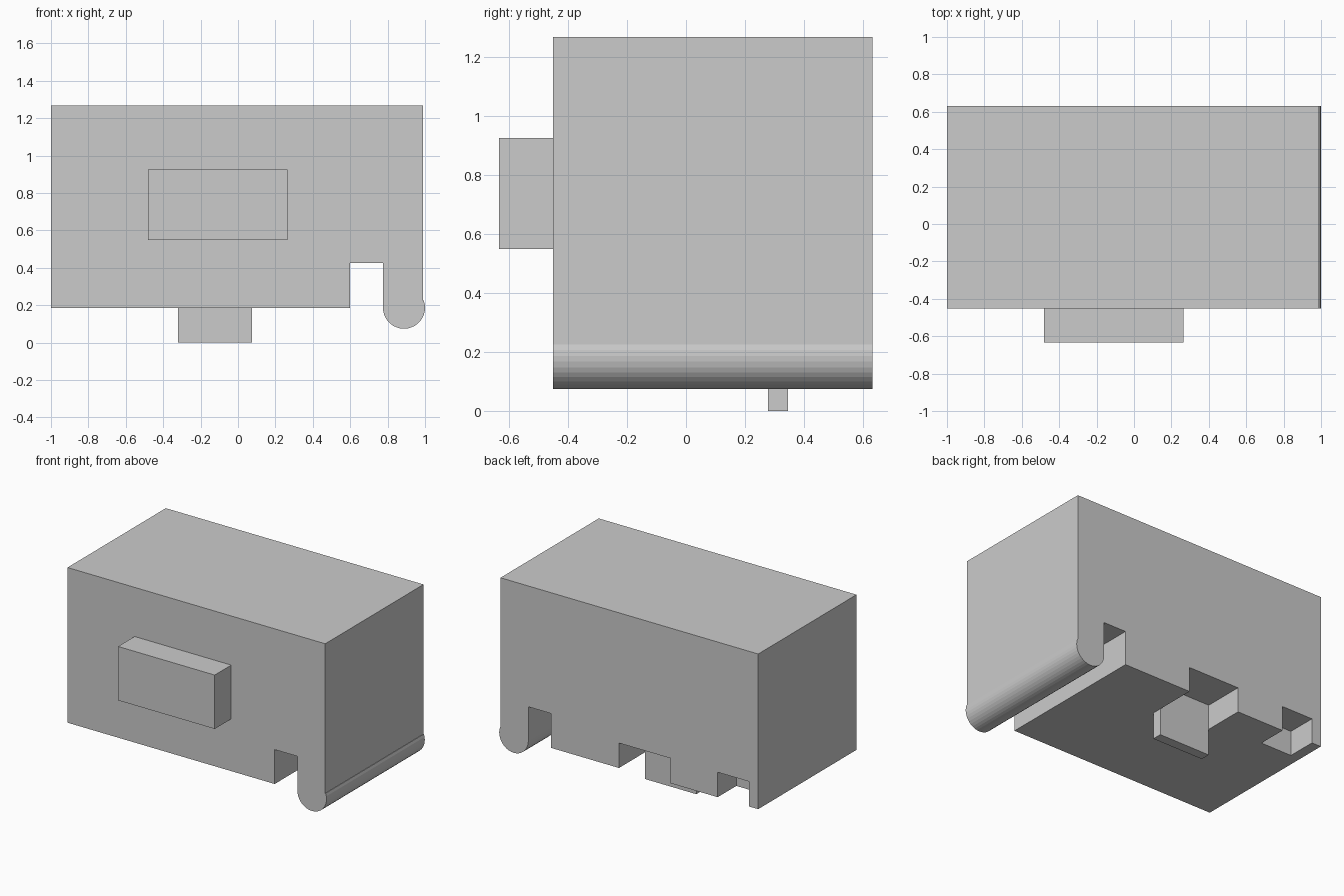
import bpy
import bmesh
from math import sin, cos, radians

cube = bpy.data.objects.get("Cube")
if cube:
    bpy.data.objects.remove(cube, do_unlink=True)

grey = bpy.data.materials.new("plain grey")
grey.use_nodes = True
colour = (0.6, 0.6, 0.6, 1)
grey.diffuse_color = colour
grey.node_tree.nodes["Principled BSDF"].inputs["Base Color"].default_value = colour

LEFT, RIGHT = -1.0, 0.99
FRONT, BACK = -0.452, 0.632
BOTTOM, TOP = 0.186, 1.269


def add_object(name, bm):
    bmesh.ops.recalc_face_normals(bm, faces=bm.faces)
    mesh = bpy.data.meshes.new(name)
    bm.to_mesh(mesh)
    bm.free()
    mesh.materials.append(grey)
    obj = bpy.data.objects.new(name, mesh)
    bpy.context.collection.objects.link(obj)
    return obj


def box(name, x, y, z):
    """Box from (low, high) ranges on each axis."""
    bm = bmesh.new()
    bmesh.ops.create_cube(bm, size=1)
    for v in bm.verts:
        v.co = [r[0] if c < 0 else r[1] for c, r in zip(v.co, (x, y, z))]
    return add_object(name, bm)


def extrude_profile(name, points, y0, y1):
    """Solid made by sweeping an x-z outline along y."""
    bm = bmesh.new()
    face = bm.faces.new([bm.verts.new((x, y0, z)) for x, z in points])
    swept = bmesh.ops.extrude_face_region(bm, geom=[face])["geom"]
    verts = [g for g in swept if isinstance(g, bmesh.types.BMVert)]
    bmesh.ops.translate(bm, verts=verts, vec=(0, y1 - y0, 0))
    return add_object(name, bm)


# Main block: outline with a slot and a hanging lip that has a rounded end
radius, cx, cz = 0.1125, 0.8875, 0.187
lip = [(cx + radius * cos(radians(a)), cz + radius * sin(radians(a)))
       for a in range(180, 381, 10)]
outline = [(LEFT, TOP), (LEFT, BOTTOM), (0.6, BOTTOM), (0.6, 0.426),
           (cx - radius, 0.426)] + lip + [(RIGHT, lip[-1][1]), (RIGHT, TOP)]
body = extrude_profile("main_block", outline, FRONT, BACK)

# Notches cut into the lower back edge
NOTCH_TOP = 0.36
for x, depth_y in (((-0.322, 0.075), 0.346), ((-0.928, -0.687), 0.426)):
    cutter = box("notch_cutter", x, (depth_y, BACK + 0.2), (BOTTOM - 0.2, NOTCH_TOP))
    cutter.hide_render = True
    mod = body.modifiers.new("notch", 'BOOLEAN')
    mod.operation = 'DIFFERENCE'
    mod.solver = 'EXACT'
    mod.object = cutter
    bpy.context.view_layer.objects.active = body
    bpy.ops.object.modifier_apply(modifier=mod.name)
    bpy.data.objects.remove(cutter, do_unlink=True)

# Raised block on the front and tab under the base
box("front_block", (-0.482, 0.264), (-0.634, FRONT), (0.55, 0.926))
box("bottom_tab", (-0.322, 0.075), (0.278, 0.346), (0, BOTTOM))
